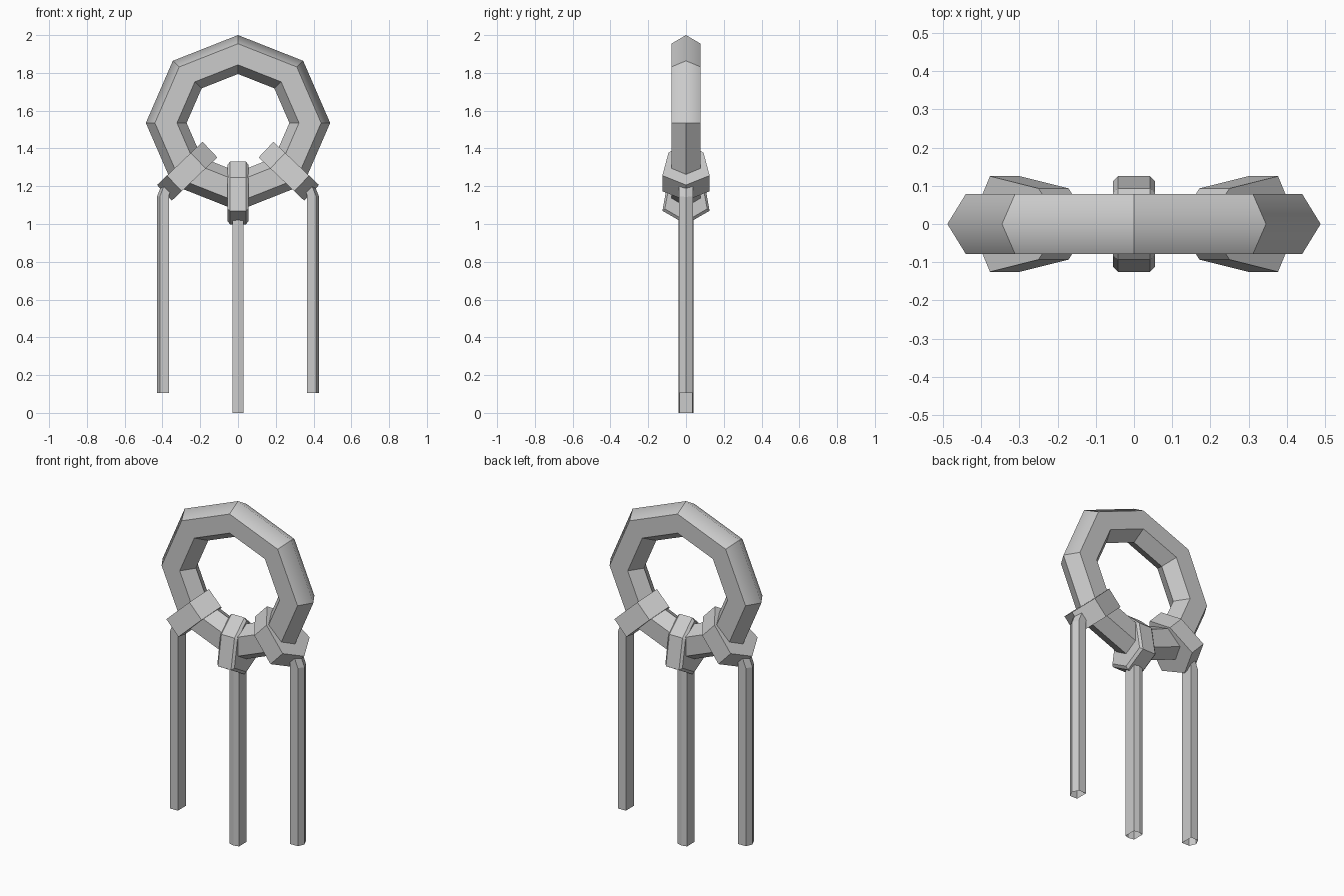
import bpy, bmesh, math
from mathutils import Vector

if "Cube" in bpy.data.objects:
    bpy.data.objects.remove(bpy.data.objects["Cube"])

CZ = 1.535  # height of the ring centre


def make(name, bm):
    bmesh.ops.recalc_face_normals(bm, faces=bm.faces)
    me = bpy.data.meshes.new(name)
    bm.to_mesh(me)
    bm.free()
    ob = bpy.data.objects.new(name, me)
    bpy.context.collection.objects.link(ob)
    return ob


def bridge(bm, loops, closed=False):
    n = len(loops[0])
    pairs = list(zip(loops, loops[1:]))
    if closed:
        pairs.append((loops[-1], loops[0]))
    for a, b in pairs:
        for i in range(n):
            j = (i + 1) % n
            bm.faces.new((a[i], a[j], b[j], b[i]))


# Eight-sided ring with a six-sided section, slightly flattened in height
bm = bmesh.new()
section = [(.488, 0), (.44, .078), (.323, .078), (.272, 0), (.323, -.078), (.44, -.078)]
loops = []
for k in range(8):
    a = k * math.pi / 4
    loops.append([bm.verts.new((r * math.cos(a), y, CZ + .953 * r * math.sin(a)))
                  for r, y in section])
bridge(bm, loops, closed=True)
# Upper outer ridge is softened, all other edges stay crisp
for f in bm.faces:
    f.smooth = True
for e in bm.edges:
    p, q = (v.co for v in e.verts)
    soft = (all(abs(v.y) < .001 and v.z > CZ - .01
                and math.hypot(v.x, v.z - CZ) > .4 for v in (p, q)))
    e.smooth = soft
make("ring", bm)


# Six-sided clasps wrapped round the ring
def clasp(name, angle, half, bevel=0):
    profile = [(.205, 0), (.29, .093), (.465, .125), (.537, 0), (.465, -.125), (.29, -.093)]
    d = Vector((math.cos(angle), 0, math.sin(angle)))
    t = Vector((-d.z, 0, d.x))
    centre = Vector((0, 0, CZ))
    mid = .37
    rows = [(-half, 1), (half, 1)]
    if bevel:
        s = 1 - bevel / .125
        rows = [(-half, s), (-half + bevel, 1), (half - bevel, 1), (half, s)]
    bm = bmesh.new()
    loops = [[bm.verts.new(centre + d * (mid + (r - mid) * s) + t * w + Vector((0, y * s, 0)))
              for r, y in profile] for w, s in rows]
    bridge(bm, loops)
    bm.faces.new(loops[0])
    bm.faces.new(loops[-1])
    make(name, bm)


clasp("middle_clasp", math.radians(-90), .055, .013)
clasp("right_clasp", math.radians(-43.5), .057)
clasp("left_clasp", math.radians(-136.5), .057)


# Hanging bars: tubes open at the lower end
def bar(name, profile, path):
    bm = bmesh.new()
    loops = [[bm.verts.new((cx + x, y, z + slope * x)) for x, y in profile]
             for cx, z, slope in path]
    bridge(bm, loops)
    bm.faces.new(loops[-1])
    make(name, bm)


bar("middle_bar",
    [(-.03, -.034), (0, -.04), (.03, -.034), (.03, .034), (0, .04), (-.03, .034)],
    [(0, 0, 0), (0, 1.08, 0)])
for name, s in (("right_bar", 1), ("left_bar", -1)):
    bar(name,
        [(s * x, y) for x, y in
         [(.033, 0), (.016, .037), (-.033, .037), (-.033, -.037), (.016, -.037)]],
        [(s * .397, .105, 0), (s * .397, 1.15, -.2 * s), (s * .375, 1.21, -.4 * s)])
